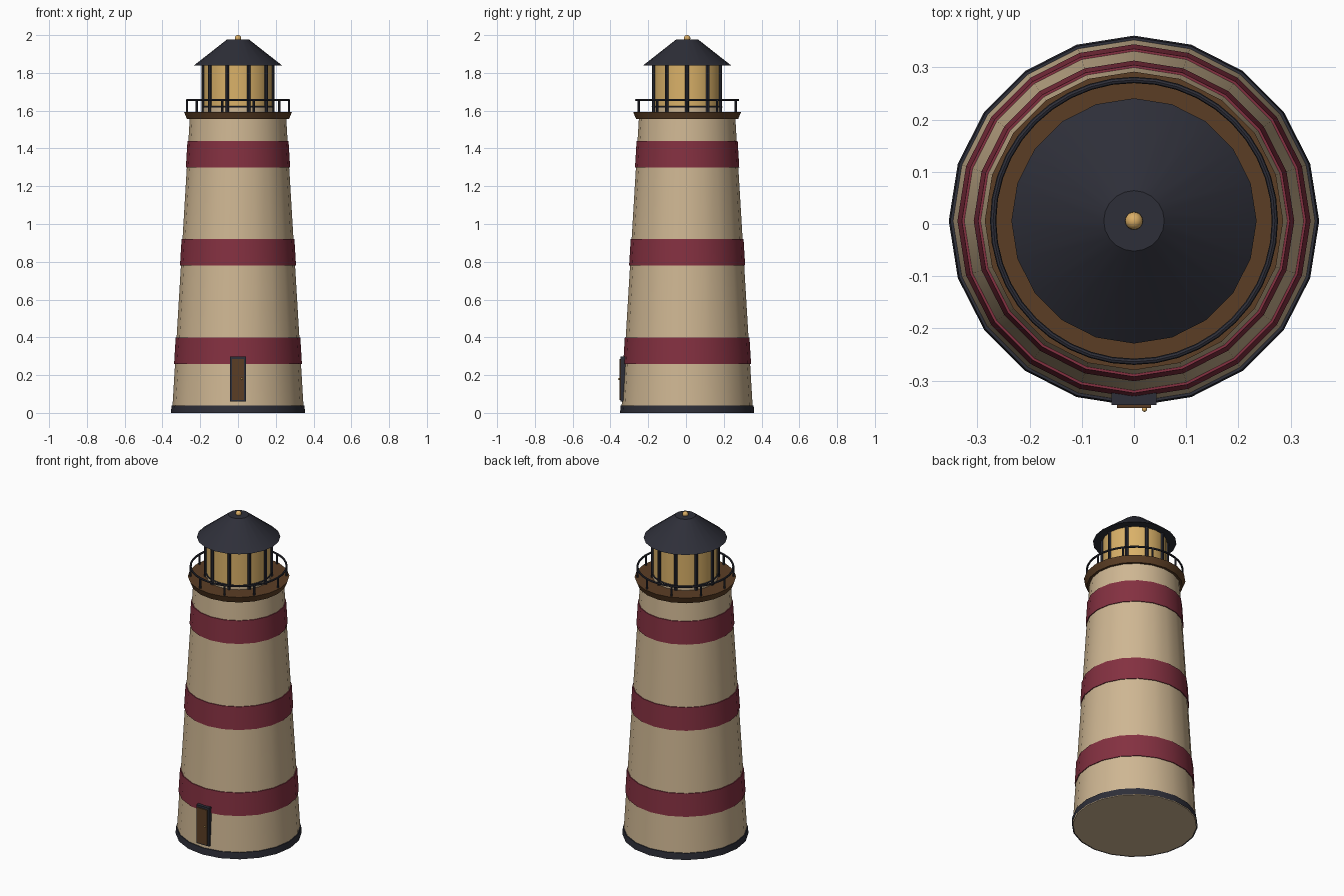
import bpy
import bmesh
from math import radians, pi, cos, sin, tau

cube = bpy.data.objects.get("Cube")
if cube:
    bpy.data.objects.remove(cube, do_unlink=True)

CY = 0.006      # tower axis in y, leaving room for the door
SIDES = 20
POSTS = 10


def material(name, rgb):
    mat = bpy.data.materials.new(name)
    mat.use_nodes = True
    mat.diffuse_color = (*rgb, 1)
    mat.node_tree.nodes["Principled BSDF"].inputs["Base Color"].default_value = (*rgb, 1)
    return mat


CREAM = material("cream plaster", (0.62, 0.47, 0.29))
RED = material("dark red paint", (0.23, 0.03, 0.052))
DARK = material("dark metal", (0.027, 0.028, 0.04))
BROWN = material("brown wood", (0.105, 0.048, 0.018))
GLASS = material("amber glass", (0.70, 0.44, 0.14))
BRASS = material("brass", (0.70, 0.42, 0.13))


def finish(name, mat, smooth=True):
    obj = bpy.context.object
    obj.name = obj.data.name = name
    obj.data.materials.append(mat)
    if smooth:
        bpy.ops.object.shade_smooth_by_angle(angle=radians(35))
    return obj


def lathe(name, mat, profile, cap_bottom=True, cap_top=True):
    """Turn (radius, z) points around the tower axis."""
    bm = bmesh.new()
    rings = [[bm.verts.new((r * cos(tau * i / SIDES), r * sin(tau * i / SIDES) + CY, z))
              for i in range(SIDES)] for r, z in profile]
    for low, high in zip(rings, rings[1:]):
        for i in range(SIDES):
            j = (i + 1) % SIDES
            bm.faces.new((low[i], low[j], high[j], high[i]))
    if cap_bottom:
        bm.faces.new(rings[0][::-1])
    if cap_top:
        bm.faces.new(rings[-1])
    mesh = bpy.data.meshes.new(name)
    bm.to_mesh(mesh)
    bm.free()
    obj = bpy.data.objects.new(name, mesh)
    bpy.context.collection.objects.link(obj)
    bpy.ops.object.select_all(action='DESELECT')
    obj.select_set(True)
    bpy.context.view_layer.objects.active = obj
    return finish(name, mat)


def box(name, mat, x, y, z):
    """Box spanning the given (low, high) ranges."""
    spans = (x, y, z)
    bpy.ops.mesh.primitive_cube_add(size=1, location=[(a + b) / 2 for a, b in spans])
    obj = bpy.context.object
    obj.scale = [b - a for a, b in spans]
    bpy.ops.object.transform_apply(location=False, rotation=False, scale=True)
    return finish(name, mat, smooth=False)


def ball(name, mat, radius, location):
    bpy.ops.mesh.primitive_uv_sphere_add(segments=16, ring_count=10, radius=radius, location=location)
    return finish(name, mat)


def hoop(name, mat, radius, thickness, z):
    bpy.ops.mesh.primitive_torus_add(major_radius=radius, minor_radius=thickness,
                                     major_segments=40, minor_segments=8, location=(0, CY, z))
    return finish(name, mat)


def post_circle(name, mat, radius, thickness, low, high):
    for i in range(POSTS):
        a = tau * i / POSTS
        bpy.ops.mesh.primitive_cylinder_add(
            vertices=8, radius=thickness, depth=high - low,
            location=(radius * cos(a), radius * sin(a) + CY, (low + high) / 2))
        finish(f"{name}_{i + 1}", mat)


def tower_radius(z):
    return 0.349 - 0.06 * z


# Tapered tower, foot and painted bands
lathe("tower", CREAM, [(tower_radius(0), 0), (tower_radius(1.56), 1.56)])
lathe("foot", DARK, [(0.355, 0), (0.352, 0.04), (tower_radius(0.04) - 0.002, 0.04)],
      cap_bottom=False, cap_top=False)
for n, z in enumerate((0.26, 0.78, 1.30)):
    top = z + 0.14
    lathe(f"band_{n + 1}", RED, [
        (tower_radius(z) - 0.002, z), (tower_radius(z) + 0.005, z),
        (tower_radius(top) + 0.005, top), (tower_radius(top) - 0.002, top)],
        cap_bottom=False, cap_top=False)

# Gallery deck and railing
lathe("gallery_deck", BROWN, [(0.27, 1.555), (0.286, 1.594)])
hoop("gallery_rail", DARK, 0.27, 0.006, 1.656)
post_circle("rail_post", DARK, 0.27, 0.006, 1.59, 1.656)

# Lantern room
lathe("lantern_sill", CREAM, [(0.184, 1.59), (0.184, 1.618)])
hoop("lantern_sill_ring", DARK, 0.184, 0.004, 1.62)
lathe("lantern_glass", GLASS, [(0.182, 1.618), (0.182, 1.84)])
post_circle("lantern_post", DARK, 0.184, 0.01, 1.59, 1.84)

# Roof and finial
lathe("roof", DARK, [(0.235, 1.838), (0.058, 1.977)])
ball("finial", BRASS, 0.017, (0, CY, 1.983))

# Door with frame and knob
box("door_frame", DARK, (-0.043, 0.043), (-0.347, -0.30), (0.06, 0.298))
box("door_leaf", BROWN, (-0.033, 0.033), (-0.353, -0.31), (0.068, 0.285))
ball("door_knob", BRASS, 0.005, (0.02, -0.355, 0.18))
